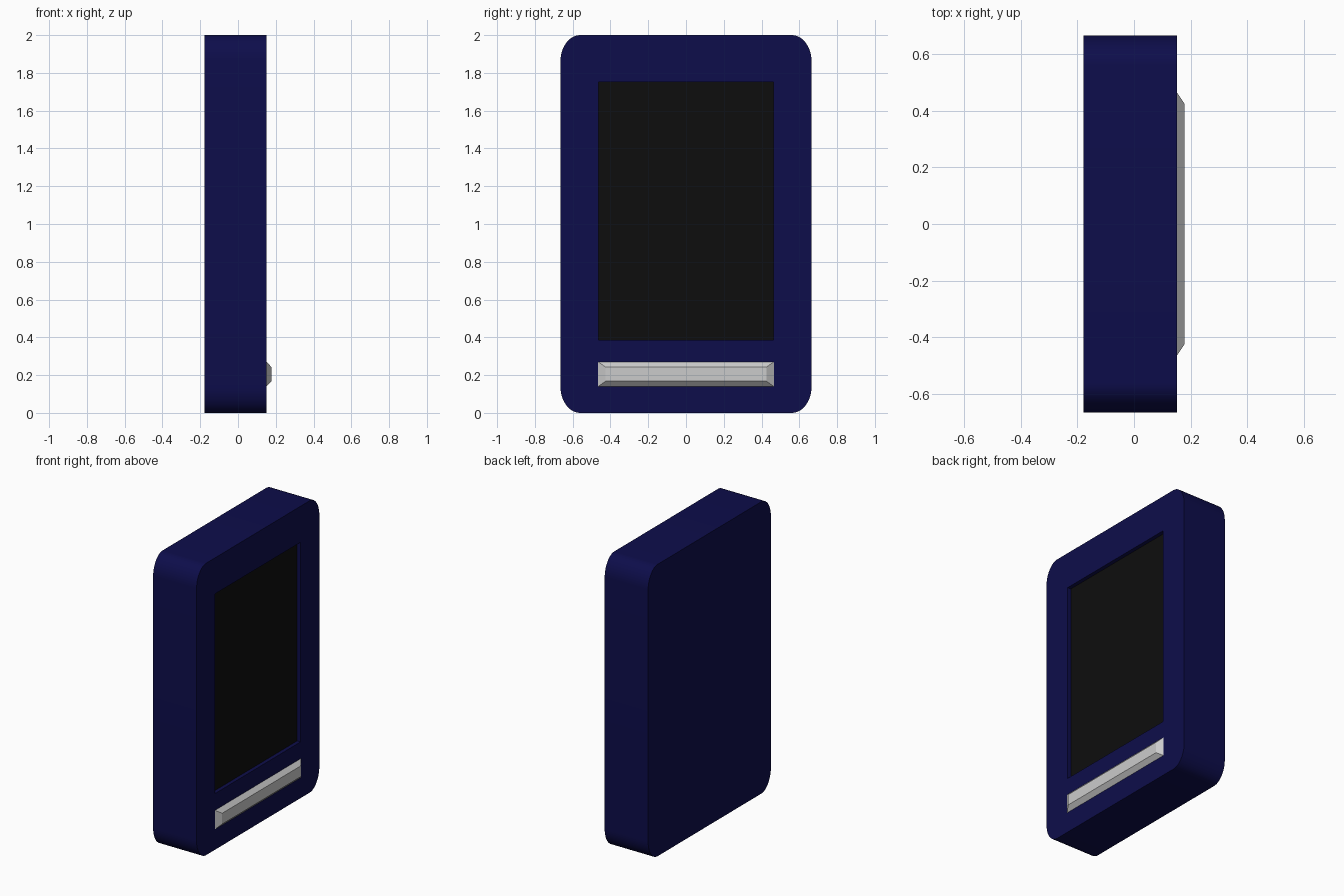
import bpy, bmesh, math

if "Cube" in bpy.data.objects:
    bpy.data.objects.remove(bpy.data.objects["Cube"])


def material(name, rgb):
    m = bpy.data.materials.new(name)
    m.diffuse_color = (*rgb, 1)
    m.use_nodes = True
    m.node_tree.nodes["Principled BSDF"].inputs["Base Color"].default_value = m.diffuse_color
    return m


def loft(name, back, front, x0, x1, mat=None):
    """Closed solid between two (y, z) outlines at x0 and x1."""
    bm = bmesh.new()
    a = [bm.verts.new((x0, y, z)) for y, z in back]
    b = [bm.verts.new((x1, y, z)) for y, z in front]
    bm.faces.new(a)
    bm.faces.new(b)
    n = len(a)
    for i in range(n):
        j = (i + 1) % n
        bm.faces.new((a[i], a[j], b[j], b[i]))
    bmesh.ops.recalc_face_normals(bm, faces=bm.faces)
    mesh = bpy.data.meshes.new(name)
    bm.to_mesh(mesh)
    bm.free()
    ob = bpy.data.objects.new(name, mesh)
    bpy.context.collection.objects.link(ob)
    if mat:
        mesh.materials.append(mat)
    return ob


def rect(y, z0, z1):
    return [(-y, z0), (y, z0), (y, z1), (-y, z1)]


def rounded(y, z0, z1, ry, rz, seg=12):
    pts = []
    corners = [(y - ry, z1 - rz), (ry - y, z1 - rz),
               (ry - y, z0 + rz), (y - ry, z0 + rz)]
    for k, (cy, cz) in enumerate(corners):
        for i in range(seg + 1):
            t = math.pi / 2 * (k + i / seg)
            pts.append((cy + ry * math.cos(t), cz + rz * math.sin(t)))
    return pts


navy = material("navy", (0.004, 0.004, 0.07))
black = material("black", (0.004, 0.004, 0.004))

# Casing with rounded corners
outline = rounded(0.665, 0, 2, 0.105, 0.14)
casing = loft("casing", outline, outline, -0.178, 0.151, navy)

# Shallow screen recess
opening = rect(0.462, 0.385, 1.753)
cutter = loft("recess_cutter", opening, opening, 0.115, 0.25, navy)
cutter.hide_render = True
bpy.context.view_layer.objects.active = casing
casing.select_set(True)
mod = casing.modifiers.new("recess", 'BOOLEAN')
mod.operation = 'DIFFERENCE'
mod.solver = 'EXACT'
mod.object = cutter
bpy.ops.object.modifier_apply(modifier=mod.name)
bpy.data.objects.remove(cutter)
bpy.ops.object.shade_smooth_by_angle(angle=math.radians(30))

# Screen panel filling the bottom of the recess
loft("screen", opening, opening, 0.115, 0.125, black)

# Tapered button bar below the screen
loft("button_bar", rect(0.465, 0.14, 0.27), rect(0.425, 0.168, 0.242), 0.151, 0.178)
